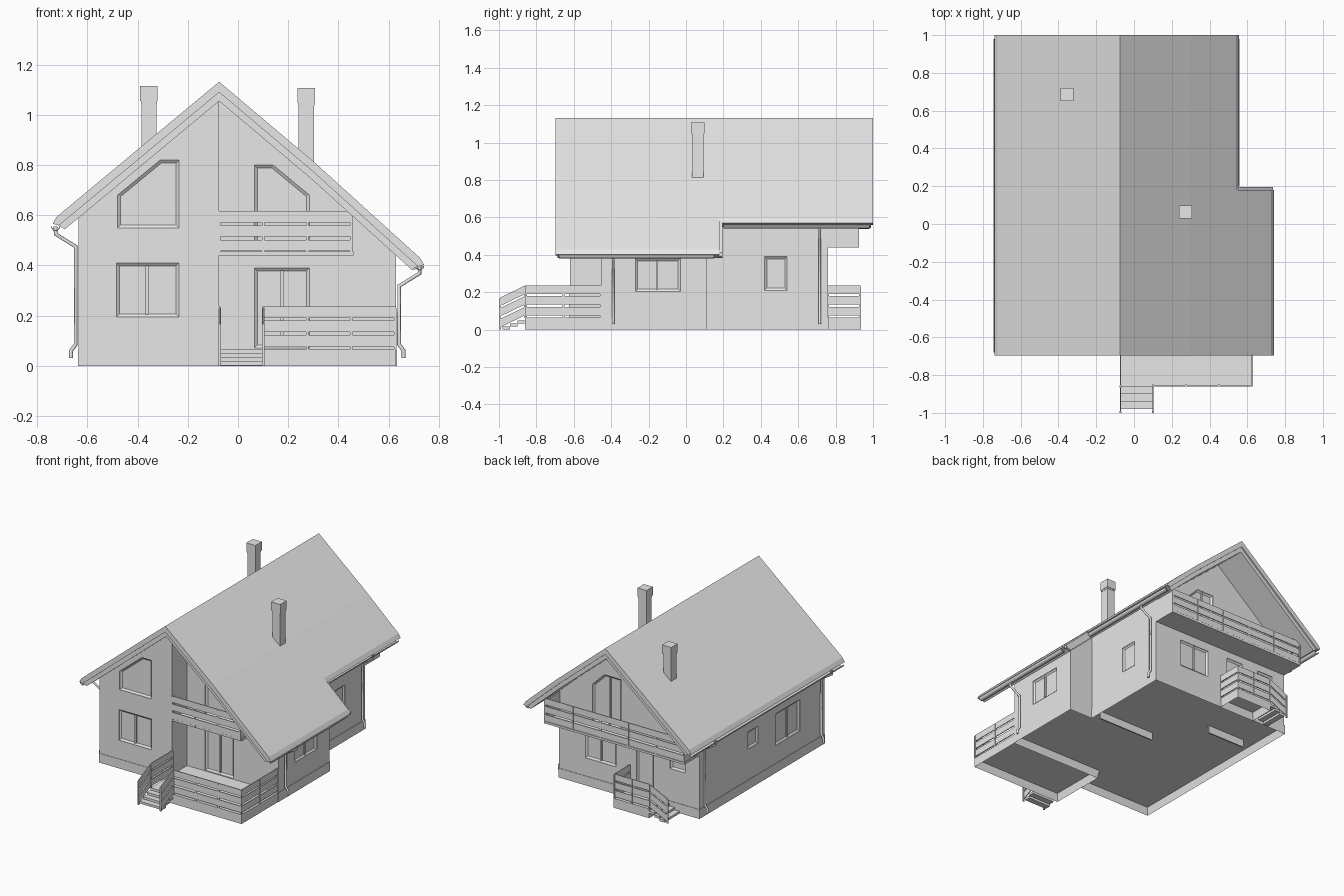
import bpy
import bmesh
import math
from mathutils import Vector

cube = bpy.data.objects.get("Cube")
if cube:
    bpy.data.objects.remove(cube, do_unlink=True)

GREY = (0.8, 0.8, 0.8, 1)
mat = bpy.data.materials.new("light grey")
mat.use_nodes = True
mat.diffuse_color = GREY
mat.node_tree.nodes["Principled BSDF"].inputs["Base Color"].default_value = GREY


def finish(name, bm):
    bmesh.ops.recalc_face_normals(bm, faces=bm.faces)
    mesh = bpy.data.meshes.new(name)
    bm.to_mesh(mesh)
    bm.free()
    mesh.materials.append(mat)
    ob = bpy.data.objects.new(name, mesh)
    bpy.context.collection.objects.link(ob)
    return ob


def place(axis, u, v, w):
    """Put a 2D point (u, v) at depth w along the extrusion axis."""
    return {"x": (w, u, v), "y": (u, w, v), "z": (u, v, w)}[axis]


def prism_bm(pts, axis, a, b):
    bm = bmesh.new()
    base = bm.faces.new([bm.verts.new(place(axis, u, v, a)) for u, v in pts])
    ext = bmesh.ops.extrude_face_region(bm, geom=[base])["geom"]
    shift = Vector(place(axis, 0, 0, b - a))
    bmesh.ops.translate(bm, vec=shift, verts=[g for g in ext if isinstance(g, bmesh.types.BMVert)])
    cap = [g for g in ext if isinstance(g, bmesh.types.BMFace)][0]
    return bm, cap


def prism(name, pts, axis, a, b):
    return finish(name, prism_bm(pts, axis, a, b)[0])


def rect(u0, u1, v0, v1):
    return [(u0, v0), (u1, v0), (u1, v1), (u0, v1)]


def box(name, x0, x1, y0, y1, z0, z1):
    return prism(name, rect(x0, x1, y0, y1), "z", z0, z1)


def skirt(name, pts, height):
    """Thin upright band around a plan, with a hollow below the floor."""
    bm, cap = prism_bm(pts, "z", height, 0)
    bmesh.ops.recalc_face_normals(bm, faces=bm.faces)
    bmesh.ops.inset_region(bm, faces=[cap], thickness=0.012, use_even_offset=True)
    bmesh.ops.translate(bm, vec=(0, 0, height - 0.012), verts=cap.verts)
    return finish(name, bm)


def board(name, p, q, height, thick=0.006):
    """Upright plank from p to q (lower edge), which may slope."""
    p, q = Vector(p), Vector(q)
    side = Vector((q.y - p.y, p.x - q.x, 0)).normalized() * thick / 2
    up = Vector((0, 0, height))
    bm = bmesh.new()
    ends = [[bm.verts.new(e + o) for o in (-side, side, side + up, up - side)] for e in (p, q)]
    bm.faces.new(ends[0])
    bm.faces.new(ends[1])
    for i in range(4):
        j = (i + 1) % 4
        bm.faces.new((ends[0][i], ends[0][j], ends[1][j], ends[1][i]))
    return finish(name, bm)


def railing(name, p, q, posts=2):
    """Three planks on posts; p and q lie on the floor line."""
    p, q = Vector(p), Vector(q)
    for low in (0.012, 0.070, 0.126):
        lift = Vector((0, 0, low))
        board(name + "_plank", p + lift, q + lift, 0.045)
    for i in range(posts):
        c = p.lerp(q, i / (posts - 1))
        box(name + "_post", c.x - .005, c.x + .005, c.y - .005, c.y + .005, c.z, c.z + 0.165)


def window(name, wall, pts, axis, plane, out, mullions=()):
    """Framed pane set into an opening cut in the wall."""
    cutter = prism(name + "_cutter", pts, axis, plane - out * 0.016, plane + out * 0.02)
    mod = wall.modifiers.new("opening", "BOOLEAN")
    mod.operation, mod.solver, mod.object = "DIFFERENCE", "EXACT", cutter
    graph = bpy.context.evaluated_depsgraph_get()
    cut = bpy.data.meshes.new_from_object(wall.evaluated_get(graph))
    wall.modifiers.clear()
    wall.data = cut
    bpy.data.objects.remove(cutter, do_unlink=True)
    bm, cap = prism_bm(pts, axis, plane - out * 0.018, plane - out * 0.003)
    bmesh.ops.recalc_face_normals(bm, faces=bm.faces)
    bmesh.ops.inset_region(bm, faces=[cap], thickness=0.012, use_even_offset=True)
    bmesh.ops.translate(bm, vec=place(axis, 0, 0, -out * 0.009), verts=cap.verts)
    finish(name, bm)
    low, top = min(v for u, v in pts), max(v for u, v in pts)
    for m in mullions:
        prism(name + "_mullion", rect(m - .006, m + .006, low + .01, top - .01),
              axis, plane - out * 0.014, plane - out * 0.003)


# Key dimensions
RIDGE_X, LEFT, MID, RIGHT = -0.075, -0.635, 0.45, 0.63
FRONT, RECESS, STEP, BACK = -0.62, -0.455, 0.11, 0.76
FLOOR = 0.065
APEX, BEND, DROP = 1.132, (0.3, 0.815), 0.077


def roof_z(x):
    """Height of the top of the roof at x."""
    if x < RIDGE_X:
        return APEX - 0.831 * (RIDGE_X - x)
    if x < BEND[0]:
        return APEX - (APEX - BEND[1]) * (x - RIDGE_X) / (BEND[0] - RIDGE_X)
    return BEND[1] - 0.905 * (x - BEND[0])


def under(x):
    return (x, roof_z(x) - DROP + 0.01)


# Walls, carried up into the roof
BASE = FLOOR - 0.005
left_walls = prism("left_walls", [(LEFT, BASE), (RIDGE_X, BASE), under(RIDGE_X), under(LEFT)],
                   "y", FRONT, BACK)
right_walls = prism("right_walls", [(RIDGE_X, BASE), (MID, BASE), under(MID), under(BEND[0]),
                                    under(RIDGE_X)], "y", RECESS, BACK)
side_bay = prism("side_bay", [(MID, BASE), (RIGHT, BASE), under(RIGHT), under(MID)],
                 "y", RECESS, STEP)

# Hollow plinth following the plan of the walls, with cross walls beneath the floor
e = 0.003
skirt("plinth", [(LEFT - e, FRONT - e), (RIDGE_X + e, FRONT - e), (RIDGE_X + e, RECESS - e),
                 (RIGHT + e, RECESS - e), (RIGHT + e, STEP + e), (MID + e, STEP + e),
                 (MID + e, BACK + e), (LEFT - e, BACK + e)], FLOOR)
box("middle_foundation", -0.03, 0.41, 0.14, 0.15, 0, BASE)
box("back_foundation", -0.54, -0.25, 0.45, 0.46, 0, BASE)


# Roof: covering with a lip above, boarding below, wide in front and narrow behind
def roof_line(right, d, inset):
    a, b = -0.722 + inset, right - inset
    return [(a, roof_z(a) - d), (RIDGE_X, APEX - d), (BEND[0], BEND[1] - d), (b, roof_z(b) - d)]


for part, right, y0, y1, g0, g1 in (("front", 0.725, -0.697, 0.18, 0.01, 0),
                                    ("back", 0.54, 0.18, 1.0, 0, 0.01)):
    top, middle = roof_line(right, 0, 0), roof_line(right, 0.042, 0.008)
    lips = [(x + s * 0.017, z - 0.028) for s, (x, z) in ((-1, top[0]), (1, top[-1]))]
    prism(part + "_roof_cover", [lips[0]] + top + [lips[1]] + middle[::-1], "y", y0, y1)
    prism(part + "_roof_boards", middle + roof_line(right, DROP, 0.032)[::-1], "y", y0 + g0, y1 - g1)
prism("roof_step_trim", [(x, roof_z(x) - d) for x, d in
                         ((0.53, 0.01), (0.735, 0.01), (0.735, 0.03), (0.70, 0.07), (0.53, 0.07))],
      "y", 0.175, 0.195)


# Chimneys with a wider head
def chimney(name, x, y, z0, z1):
    for part, r, a, b in (("shaft", 0.030, z0, z1 - 0.07), ("neck", 0.032, z1 - 0.07, z1 - 0.06),
                          ("head", 0.035, z1 - 0.06, z1)):
        box(name + "_" + part, x - r, x + r, y - r, y + r, a, b)


chimney("left_chimney", -0.355, 0.685, 0.8, 1.115)
chimney("right_chimney", 0.272, 0.063, 0.75, 1.108)


# Gutters and downpipes
def gutter(name, x, z, y0, y1):
    arc = [math.pi + math.pi * i / 8 for i in range(9)]
    pts = [(x + r * math.cos(a), z + r * math.sin(a))
           for r, seq in ((0.018, arc), (0.014, arc[::-1])) for a in seq]
    prism(name, pts, "y", y0, y1)


def downpipe(name, eave_x, eave_z, wall_x, y):
    s = 1 if eave_x > wall_x else -1
    pipe_x = wall_x + s * 0.012
    path = [(eave_x, eave_z), (eave_x, eave_z - .03), (pipe_x, eave_z - .08),
            (pipe_x, 0.085), (pipe_x + s * .018, 0.06), (pipe_x + s * .018, 0.03)]
    curve = bpy.data.curves.new(name, "CURVE")
    curve.dimensions = "3D"
    curve.bevel_depth = 0.008
    curve.bevel_resolution = 1
    curve.use_fill_caps = True
    spline = curve.splines.new("POLY")
    spline.points.add(len(path) - 1)
    for pt, (x, z) in zip(spline.points, path):
        pt.co = (x, y, z, 1)
    curve.materials.append(mat)
    bpy.context.collection.objects.link(bpy.data.objects.new(name, curve))


for side, x, z, wall_x, y0, y1, pipes in (("left", -0.727, 0.555, LEFT, -0.68, 0.98, (-0.57, 0.715)),
                                          ("right_front", 0.724, 0.398, RIGHT, -0.68, 0.15, (-0.39,)),
                                          ("right_back", 0.54, 0.56, MID, 0.2, 0.98, (0.715,))):
    gutter(side + "_gutter", x, z, y0, y1)
    for y in pipes:
        downpipe(side + "_downpipe", x, z, wall_x, y)

# Front windows and doors
window("front_lower_window", left_walls, rect(-0.485, -0.235, 0.195, 0.41), "y", FRONT, -1, [-0.362])
window("front_upper_window", left_walls, [(-0.48, 0.55), (-0.235, 0.55), (-0.235, 0.82),
                                          (-0.31, 0.82), (-0.48, 0.68)], "y", FRONT, -1)
window("front_door", right_walls, rect(0.065, 0.285, 0.07, 0.39), "y", RECESS, -1, [0.175])
window("balcony_door", right_walls, [(0.065, 0.46), (0.285, 0.46), (0.285, 0.68), (0.14, 0.80),
                                     (0.065, 0.80)], "y", RECESS, -1)

# Back windows and doors
window("back_window", right_walls, rect(0.01, 0.245, 0.19, 0.38), "y", BACK, 1, [0.128])
window("back_door", left_walls, rect(-0.28, -0.15, 0.07, 0.39), "y", BACK, 1)
window("back_small_window", left_walls, rect(-0.53, -0.41, 0.29, 0.39), "y", BACK, 1)
window("back_balcony_door", right_walls, [(-0.03, 0.46), (0.19, 0.46), (0.19, 0.72), (0.10, 0.81),
                                          (-0.03, 0.81)], "y", BACK, 1, [0.06])

# Side windows
window("right_bay_window", side_bay, rect(-0.27, -0.03, 0.205, 0.38), "x", RIGHT, 1, [-0.155])
window("right_back_window", right_walls, rect(0.42, 0.54, 0.21, 0.39), "x", MID, 1)
window("left_small_window", left_walls, rect(0.11, 0.22, 0.28, 0.40), "x", LEFT, -1)
window("left_large_window", left_walls, rect(-0.35, -0.08, 0.19, 0.41), "x", LEFT, -1, [-0.215])

# Front porch with steps and railings
PORCH, STAIR_X = -0.86, 0.10
skirt("front_porch", rect(RIDGE_X, RIGHT, PORCH, RECESS), FLOOR)
for i in range(3):
    y, z = PORCH - 0.04 * i, FLOOR - 0.016 * (i + 1)
    box("front_step", RIDGE_X, STAIR_X, y - 0.04, y, z - 0.016, z)
inner, edge = RIDGE_X + 0.003, PORCH + 0.004
railing("porch_front_rail", (STAIR_X, edge, FLOOR), (RIGHT - .004, edge, FLOOR), 4)
railing("porch_side_rail", (RIGHT - .004, edge, FLOOR), (RIGHT - .004, RECESS, FLOOR), 3)
railing("porch_inner_rail", (inner, PORCH, FLOOR), (inner, FRONT, FLOOR), 2)
for x in (inner, STAIR_X):
    railing("front_stair_rail", (x, PORCH, FLOOR), (x, -0.995, 0.0), 2)

# Back landing with steps running sideways
LAND_Y, LAND_X, LAND_END = 0.935, -0.37, -0.095
rail_y = LAND_Y - 0.004
skirt("back_landing", rect(LAND_X, LAND_END, BACK, LAND_Y), FLOOR)
for i in range(3):
    x, z = LAND_X - 0.04 * i, FLOOR - 0.016 * (i + 1)
    box("back_step", x - 0.04, x, BACK + .01, LAND_Y, z - 0.016, z)
railing("landing_rail", (LAND_END - .004, rail_y, FLOOR), (LAND_X, rail_y, FLOOR), 3)
railing("landing_side_rail", (LAND_END - .004, BACK, FLOOR), (LAND_END - .004, rail_y, FLOOR), 2)
railing("back_stair_rail", (LAND_X, rail_y, FLOOR), (-0.51, rail_y, 0), 2)

# Balconies
box("front_balcony_floor", RIDGE_X, 0.46, FRONT, RECESS, 0.44, 0.455)
railing("front_balcony_rail", (RIDGE_X, FRONT, 0.445), (0.452, FRONT, 0.445), 4)
railing("front_balcony_side_rail", (0.452, FRONT, 0.445), (0.452, RECESS, 0.445), 2)
box("back_balcony_floor", LEFT, MID, BACK, 0.925, 0.44, 0.455)
railing("back_balcony_rail", (LEFT + .006, 0.92, 0.445), (MID - .006, 0.92, 0.445), 6)
railing("back_balcony_left_rail", (LEFT + .006, BACK, 0.445), (LEFT + .006, 0.92, 0.445), 2)
box("back_balcony_end_panel", MID - .01, MID, BACK, 0.925, 0.44, 0.60)
